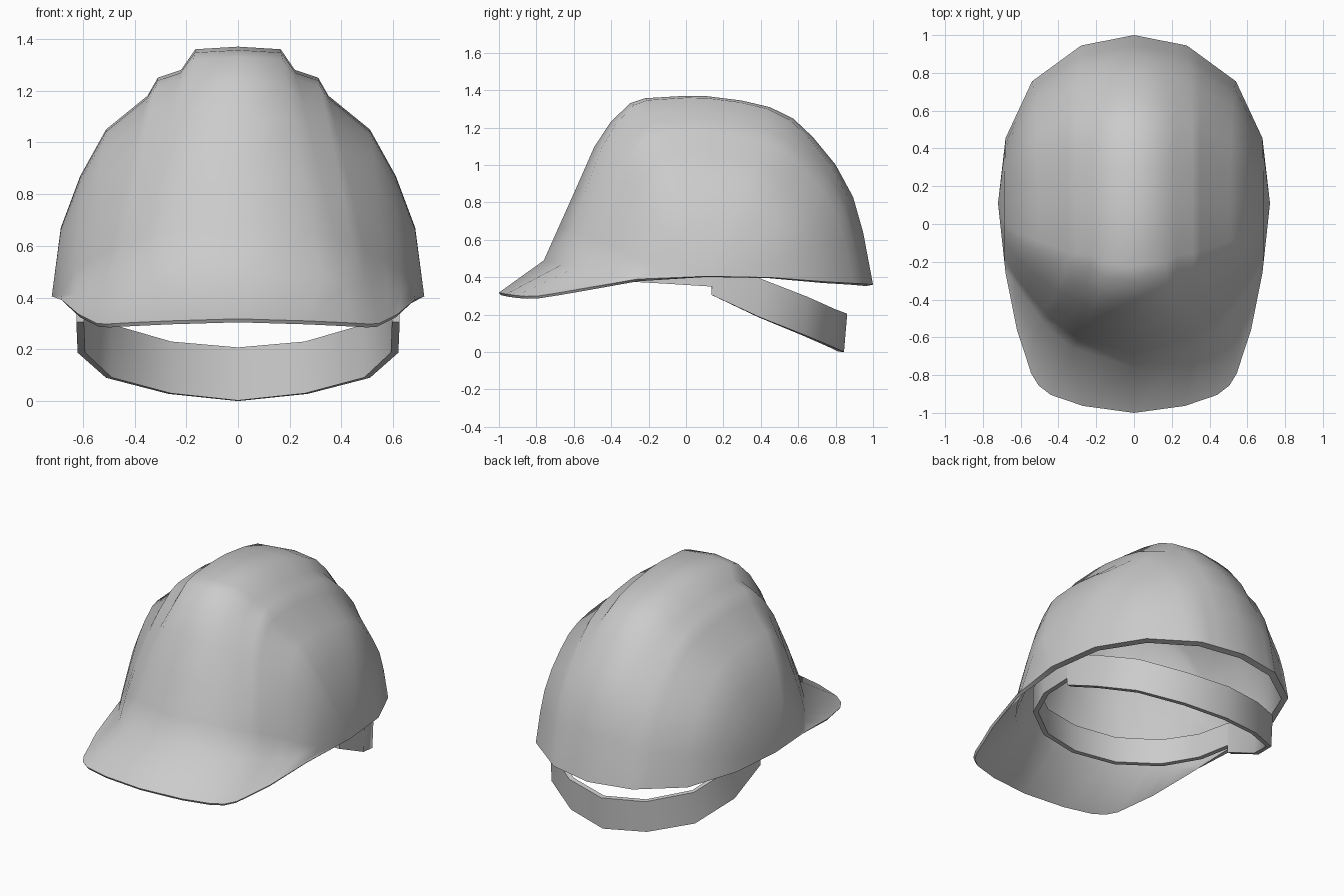
import bpy, bmesh, math

old = bpy.data.objects.get("Cube")
if old:
    bpy.data.objects.remove(old, do_unlink=True)

grey = bpy.data.materials.new("plain_grey")
grey.use_nodes = True
grey.diffuse_color = (0.6, 0.6, 0.6, 1)
grey.node_tree.nodes["Principled BSDF"].inputs["Base Color"].default_value = (0.6, 0.6, 0.6, 1)


def sheet_object(name, rows, thickness, angle, taper=None):
    """Skin rows of points into a sheet, thicken it inwards and shade it."""
    bm = bmesh.new()
    verts = [[bm.verts.new(p) for p in row] for row in rows]
    for low, high in zip(verts, verts[1:]):
        for k in range(len(low) - 1):
            bm.faces.new((low[k], low[k + 1], high[k + 1], high[k]))
    bmesh.ops.remove_doubles(bm, verts=bm.verts, dist=0.002)
    mesh = bpy.data.meshes.new(name)
    bm.to_mesh(mesh)
    bm.free()
    obj = bpy.data.objects.new(name, mesh)
    bpy.context.collection.objects.link(obj)
    mesh.materials.append(grey)
    bpy.ops.object.select_all(action='DESELECT')
    obj.select_set(True)
    bpy.context.view_layer.objects.active = obj
    solid = obj.modifiers.new("thickness", 'SOLIDIFY')
    solid.thickness = thickness
    solid.offset = -1
    if taper:
        group = obj.vertex_groups.new(name="thickness")
        for v in mesh.vertices:
            group.add([v.index], taper(v.co), 'REPLACE')
        solid.vertex_group = group.name
    bpy.ops.object.modifier_apply(modifier=solid.name)
    bpy.ops.object.shade_smooth_by_angle(angle=math.radians(angle))


def interp(table, x):
    for (a, va), (b, vb) in zip(table, table[1:]):
        if x <= b:
            return va + (vb - va) * (x - a) / (b - a)
    return table[-1][1]


def both_sides(half):
    return [(-p[0], *p[1:]) for p in reversed(half[1:])] + half


# Shell guides, all measured by distance from the centre line
MID = 0.11
columns = [0, 0.165, 0.22, 0.31, 0.35, 0.51, 0.61, 0.685, 0.72]
crown = [1.37, 1.36, 1.28, 1.25, 1.18, 1.05, 0.87, 0.67, 0.405]
front_flare = [0, 0.16, 0.2, 0.17, 0.17, 0.07, 0.02, 0, 0]
back_flare = [0, 0, 0, -0.03, 0, 0.03, 0.02, -0.005, 0]
recess = [0, 0, 0.12, 0.1, 0.1, 0.1, 0.08, 0.05, 0]
front_y = [(0, -0.76), (0.28, -0.69), (0.45, -0.56), (0.54, -0.44), (0.61, -0.35),
           (0.685, -0.2), (0.72, MID)]
front_z = [(0, 0.49), (0.28, 0.48), (0.45, 0.45), (0.61, 0.415), (0.72, 0.405)]
back_y = [(0, 1), (0.28, 0.945), (0.54, 0.755), (0.68, 0.455), (0.72, MID)]
back_z = [(0, 0.36), (0.28, 0.365), (0.54, 0.375), (0.72, 0.405)]
brim = [(0, -1, 0.318), (0.27, -0.963, 0.31), (0.44, -0.905, 0.302), (0.505, -0.855, 0.298),
        (0.545, -0.79, 0.3), (0.58, -0.68, 0.317), (0.62, -0.56, 0.338),
        (0.68, -0.26, 0.39), (0.72, MID, 0.405)]

# Centre profile as (distance from middle, height), both from 0 to 1
front_profile = [(1, 0), (0.91, 0.2), (0.81, 0.42), (0.69, 0.69), (0.59, 0.84),
                 (0.47, 0.955), (0.38, 0.985), (0.13, 1)]
back_profile = [(0, 0.998), (0.21, 0.975), (0.38, 0.94), (0.52, 0.88), (0.64, 0.78),
                (0.775, 0.635), (0.88, 0.465), (0.94, 0.28), (1, 0)]


def shell_point(k, d, h, front):
    x, z_top = columns[k], crown[k]
    if front:
        x += front_flare[k] * (1 - h)
        y_end, z_end = interp(front_y, x), interp(front_z, x)
        d *= 1 - recess[k] * h * h
    else:
        x += back_flare[k] * (1 - h)
        y_end, z_end = interp(back_y, x), interp(back_z, x)
    return x, MID + d * (y_end - MID), z_end + h * (z_top - z_end)


def shell_taper(co):
    """Thin at the brim, thick at the rim, thinner again at the crown."""
    if co.y < -0.15 and co.z < 0.55:
        return 0.4
    return max(0.5, min(1, 1.4 - co.z))


# Brim and dome, swept from the front edge over the top to the nape
cols = range(len(columns))
halves = [brim]
halves += [[shell_point(k, d, h, True) for k in cols] for d, h in front_profile]
halves += [[shell_point(k, d, h, False) for k in cols] for d, h in back_profile]
sheet_object("helmet_shell", [both_sides(h) for h in halves], 0.04, 60, shell_taper)

# Headband: raised front arc and a drooping nape strap, as (x, y, bottom, top)
front_arc = [(0, -0.56, 0.39, 0.56), (0.27, -0.5, 0.385, 0.55), (0.49, -0.33, 0.378, 0.54),
             (0.6, -0.1, 0.365, 0.52), (0.625, 0.14, 0.35, 0.5)]
nape_arc = [(0, 0.862, 0, 0.205), (0.27, 0.8, 0.028, 0.228), (0.51, 0.65, 0.09, 0.295),
            (0.62, 0.4, 0.187, 0.392), (0.625, 0.14, 0.305, 0.5)]
for name, arc, order, lean in (("front_headband", front_arc, 1, 1),
                               ("nape_strap", nape_arc, -1, 0.98)):
    path = both_sides(arc)[::order]
    rows = [[(x, y * lean, a) for x, y, a, b in path], [(x, y, b) for x, y, a, b in path]]
    sheet_object(name, rows, 0.03, 40)
